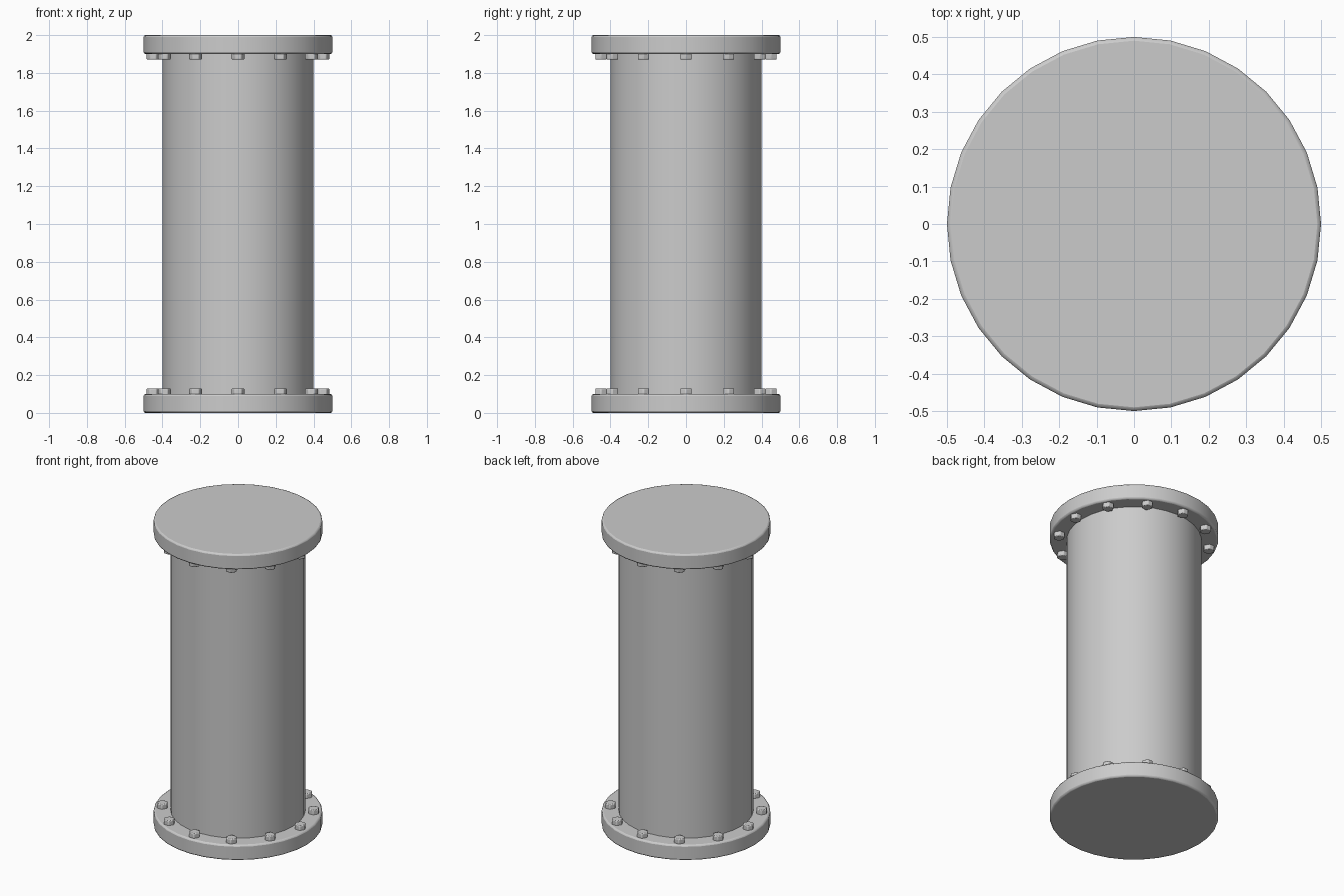
import bpy
import math

if "Cube" in bpy.data.objects:
    bpy.data.objects.remove(bpy.data.objects["Cube"])


def cylinder(name, sides, radius, z0, z1, x=0.0, y=0.0, turn=0.0, bevel=0.0):
    bpy.ops.mesh.primitive_cylinder_add(
        vertices=sides, radius=radius, depth=z1 - z0,
        location=(x, y, (z0 + z1) / 2), rotation=(0, 0, turn))
    ob = bpy.context.object
    ob.name = name
    if bevel:
        mod = ob.modifiers.new("edge_bevel", 'BEVEL')
        mod.width = bevel
        mod.segments = 2
        mod.limit_method = 'ANGLE'
        mod.angle_limit = math.radians(65 if sides > 6 else 30)
    bpy.ops.object.shade_smooth_by_angle(angle=math.radians(35))
    return ob


# Central pipe
cylinder("pipe_body", 32, 0.4, 0.05, 1.95)

# End flanges with softened rims
cylinder("bottom_flange", 32, 0.5, 0.0, 0.1, bevel=0.01)
cylinder("top_flange", 32, 0.5, 1.9, 2.0, bevel=0.01)

# Ring of twelve hex bolts on the inner face of each flange
for label, z0, z1 in (("bottom", 0.07, 0.13), ("top", 1.87, 1.93)):
    for i in range(12):
        a = math.radians(30 * i)
        cylinder(f"{label}_bolt_{i + 1}", 6, 0.035, z0, z1,
                 0.45 * math.cos(a), 0.45 * math.sin(a),
                 turn=math.pi / 2, bevel=0.005)
